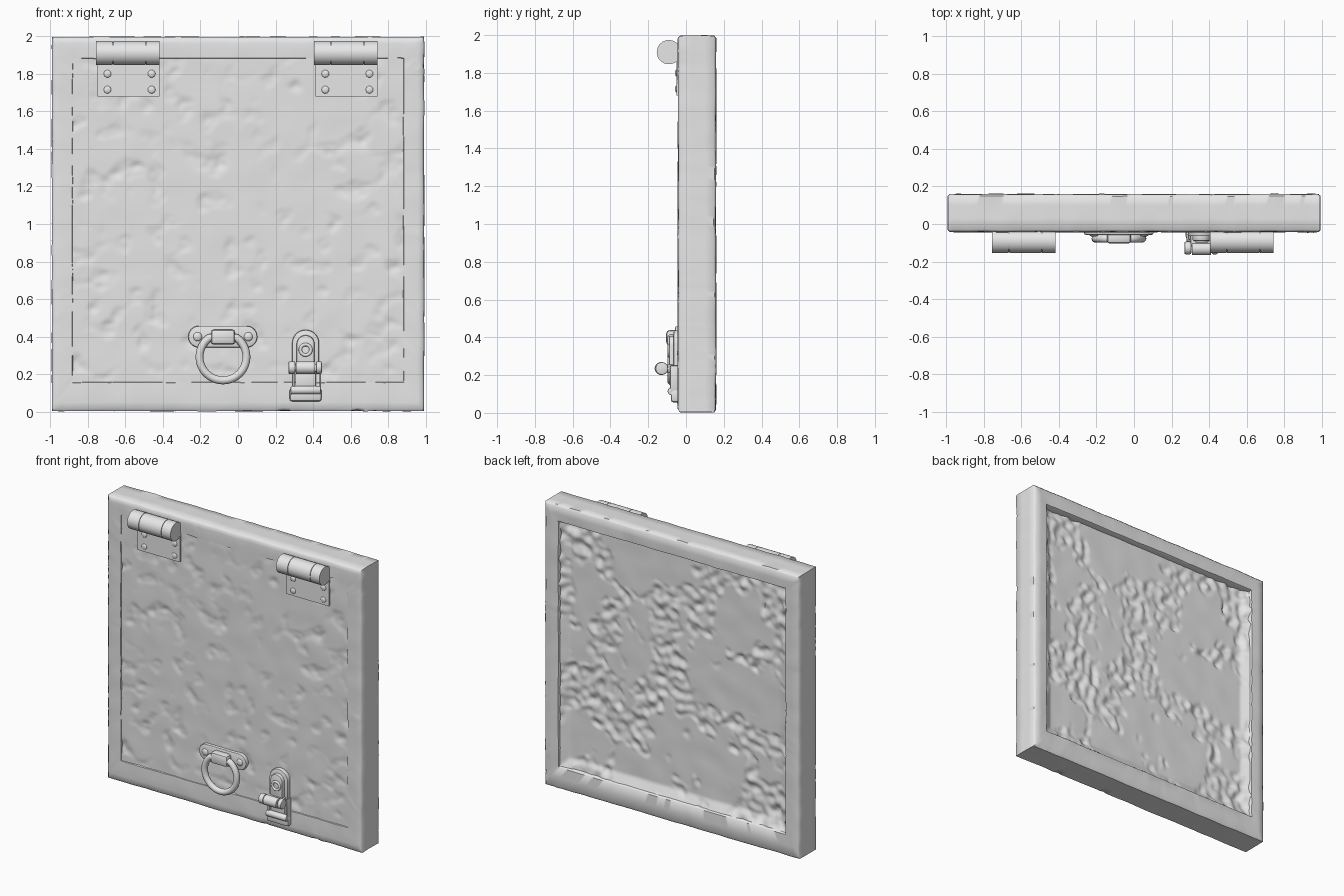
import bpy, bmesh, math
from mathutils import Vector, Matrix, noise

if "Cube" in bpy.data.objects:
    bpy.data.objects.remove(bpy.data.objects["Cube"])

GREY = bpy.data.materials.new("worn_grey")
GREY.diffuse_color = (0.8, 0.8, 0.8, 1)
GREY.use_nodes = True
GREY.node_tree.nodes["Principled BSDF"].inputs["Base Color"].default_value = GREY.diffuse_color


def finish(name, bm, angle=40):
    bmesh.ops.recalc_face_normals(bm, faces=bm.faces)
    me = bpy.data.meshes.new(name)
    bm.to_mesh(me)
    bm.free()
    me.materials.append(GREY)
    me.shade_smooth()
    me.set_sharp_from_angle(angle=math.radians(angle))
    ob = bpy.data.objects.new(name, me)
    bpy.context.collection.objects.link(ob)
    return ob


def box(name, x0, x1, y0, y1, z0, z1, bevel=0.0):
    bm = bmesh.new()
    bmesh.ops.create_cube(bm, size=1)
    for v in bm.verts:
        v.co = Vector(((x0 + x1) / 2 + v.co.x * (x1 - x0),
                       (y0 + y1) / 2 + v.co.y * (y1 - y0),
                       (z0 + z1) / 2 + v.co.z * (z1 - z0)))
    if bevel:
        bmesh.ops.bevel(bm, geom=bm.edges[:], offset=bevel, segments=2,
                        profile=0.5, affect='EDGES')
    return finish(name, bm)


def rod(name, x0, x1, y, z, r, bevel=0.0):
    # cylinder lying along x
    bm = bmesh.new()
    m = Matrix.Translation(((x0 + x1) / 2, y, z)) @ Matrix.Rotation(math.pi / 2, 4, 'Y')
    bmesh.ops.create_cone(bm, cap_ends=True, segments=32, radius1=r, radius2=r,
                          depth=x1 - x0, matrix=m)
    if bevel:
        caps = [e for e in bm.edges if abs(e.verts[0].co.x - e.verts[1].co.x) < 1e-5]
        bmesh.ops.bevel(bm, geom=caps, offset=bevel, segments=2, profile=0.5,
                        affect='EDGES')
    return finish(name, bm)


def rivet(name, x, y, z, r, h=0.008):
    # flattened dome facing the front
    bm = bmesh.new()
    m = Matrix.Translation((x, y, z)) @ Matrix.Diagonal((r, h, r, 1))
    bmesh.ops.create_uvsphere(bm, u_segments=16, v_segments=8, radius=1, matrix=m)
    return finish(name, bm)


def plate(name, outline, y0, y1, bevel=0.008):
    # outline in x, z pushed from y1 forward to y0
    bm = bmesh.new()
    f = bm.faces.new([bm.verts.new((x, y1, z)) for x, z in outline])
    ext = bmesh.ops.extrude_face_region(bm, geom=[f])["geom"]
    for v in [g for g in ext if isinstance(g, bmesh.types.BMVert)]:
        v.co.y = y0
    rim = [e for e in bm.edges if all(abs(v.co.y - y0) < 1e-5 for v in e.verts)]
    bmesh.ops.bevel(bm, geom=rim, offset=bevel, segments=2, profile=0.5, affect='EDGES')
    return finish(name, bm)


def arc(cx, cz, r, a0, a1, n=14):
    return [(cx + r * math.cos(math.radians(a0 + (a1 - a0) * i / n)),
             cz + r * math.sin(math.radians(a0 + (a1 - a0) * i / n)))
            for i in range(n + 1)]


def ring(name, cx, y, cz, R, r, flat=None):
    # ring facing the front, with an optional flattened top
    bm = bmesh.new()
    N, M = 40, 12
    loops = []
    for i in range(N):
        a = 2 * math.pi * i / N
        drop = max(0, R * math.sin(a) - flat) if flat else 0
        loops.append([bm.verts.new((
            cx + (R + r * math.cos(2 * math.pi * j / M)) * math.cos(a),
            y + r * math.sin(2 * math.pi * j / M),
            cz + (R + r * math.cos(2 * math.pi * j / M)) * math.sin(a) - drop))
            for j in range(M)])
    for i in range(N):
        for j in range(M):
            A, B, k = loops[i], loops[(i + 1) % N], (j + 1) % M
            bm.faces.new((A[j], B[j], B[k], A[k]))
    return finish(name, bm)


# Frame: one profile carried round the square with mitred corners
profile = [(1, 0.09), (1, 0.147), (0.95, 0.157), (0.5, 0.16), (0.1, 0.158),
           (0, 0.148), (0, 0.10), (0, 0.03), (0, -0.03), (0.1, -0.041),
           (0.3, -0.043), (0.6, -0.044), (0.97, -0.043), (1, -0.034), (1, 0.0)]
outer = [(-0.991, 0.004), (0.991, 0.004), (0.991, 1.996), (-0.991, 1.996)]
inner = [(-0.88, 0.16), (0.88, 0.16), (0.88, 1.88), (-0.88, 1.88)]
STEPS = 90
bm = bmesh.new()
rows = []
for t, y in profile:
    row = []
    for c in range(4):
        p = [Vector(outer[k]).lerp(Vector(inner[k]), t) for k in (c, (c + 1) % 4)]
        for s in range(STEPS):
            q = p[0].lerp(p[1], s / STEPS)
            co = Vector((q.x, y, q.y))
            # worn edges: soft waves with a few sharper nicks
            nick = max(0, noise.noise(co * 14) - 0.3)
            n = noise.noise_vector(co * 9) * 0.003 + noise.noise_vector(co * 30) * 0.02 * nick
            co += n
            co.x = max(-0.993, min(0.993, co.x))
            co.z = max(0, min(2, co.z))
            row.append(bm.verts.new(co))
    rows.append(row)
for i in range(len(rows)):
    A, B = rows[i], rows[(i + 1) % len(rows)]
    for j in range(len(A)):
        k = (j + 1) % len(A)
        bm.faces.new((A[j], A[k], B[k], B[j]))
finish("frame", bm, 50)


# Infill panel: hammered front skin and flaking, recessed back skin
def skin(name, y, rough):
    bm = bmesh.new()
    m = Matrix.Translation((0, y, 1.02)) @ Matrix.Rotation(math.pi / 2, 4, 'X') \
        @ Matrix.Diagonal((1.77, 1.73, 1, 1))
    bmesh.ops.create_grid(bm, x_segments=140, y_segments=140, size=0.5, matrix=m)
    for v in bm.verts:
        v.co.y += rough(v.co)
    ob = finish(name, bm, 60)
    if ob.data.polygons[0].normal.y * y < 0:
        ob.data.flip_normals()


def hammered(p):
    dent = max(0, noise.noise(p * 11) - 0.1)
    return noise.noise(p * 7) * 0.003 + dent * 0.014 * (1 + noise.noise(p * 24))


def flaking(p):
    patch = noise.noise(p * 3.2) + 0.6 * noise.noise(p * 9)
    chip = max(0, min(1, patch * 6))
    edge = min(0.88 - abs(p.x), p.z - 0.16)
    fillet = 0.03 * max(0, 1 - edge / 0.06)
    return fillet + chip * (0.022 * noise.noise(p * 17) - 0.004) + noise.noise(p * 7) * 0.003


skin("front_panel", -0.038, hammered)
skin("back_panel", 0.115, flaking)

# Two strap hinges: three-knuckle barrel and riveted leaf
for side, x in (("left", -0.755), ("right", 0.405)):
    for i, (a, b) in enumerate(((0, 0.088), (0.091, 0.263), (0.266, 0.337))):
        rod(f"{side}_hinge_knuckle_{i}", x + a, x + b, -0.091, 1.91, 0.064)
    rod(f"{side}_hinge_pin", x + 0.01, x + 0.325, -0.091, 1.91, 0.058)
    box(f"{side}_hinge_leaf", x + 0.007, x + 0.337, -0.05, -0.025, 1.68, 1.90)
    for dx in (0.06, 0.295):
        for z in (1.715, 1.80):
            rivet(f"{side}_hinge_rivet", x + dx, -0.05, z, 0.02)

# Ring pull on a rounded backing plate
plate("pull_plate", arc(0.045, 0.40, 0.058, -90, 90) + arc(-0.207, 0.40, 0.058, 90, 270),
      -0.058, -0.025)
for x in (-0.215, 0.055):
    rivet("pull_rivet", x, -0.056, 0.40, 0.024, 0.012)
ring("pull_ring", -0.08, -0.078, 0.292, 0.125, 0.021, 0.105)
box("pull_clip", -0.145, -0.015, -0.105, -0.04, 0.358, 0.438, 0.018)

# Toggle latch: arched base, lever, roller, links and lower catch
plate("latch_base", [(0.287, 0.21), (0.432, 0.21)] + arc(0.36, 0.365, 0.072, 0, 180),
      -0.065, -0.025)
plate("latch_lever", [(0.312, 0.22), (0.408, 0.22)] + arc(0.36, 0.36, 0.048, 0, 180),
      -0.09, -0.06)
ring("latch_eye", 0.36, -0.09, 0.33, 0.028, 0.009)
rod("latch_roller", 0.31, 0.41, -0.132, 0.235, 0.034)
for x0, x1 in ((0.268, 0.305), (0.415, 0.446)):
    rod("latch_roller_end", x0, x1, -0.128, 0.235, 0.034, 0.008)
    box("latch_link", x0 + 0.02, x1 - 0.004, -0.085, -0.035, 0.11, 0.25, 0.006)
box("latch_hub", 0.30, 0.42, -0.12, -0.05, 0.215, 0.255, 0.008)
box("latch_neck", 0.305, 0.415, -0.072, -0.03, 0.12, 0.22, 0.006)
box("latch_catch", 0.275, 0.445, -0.08, -0.03, 0.055, 0.125, 0.014)
rod("latch_catch_lip", 0.28, 0.44, -0.075, 0.115, 0.022, 0.006)
